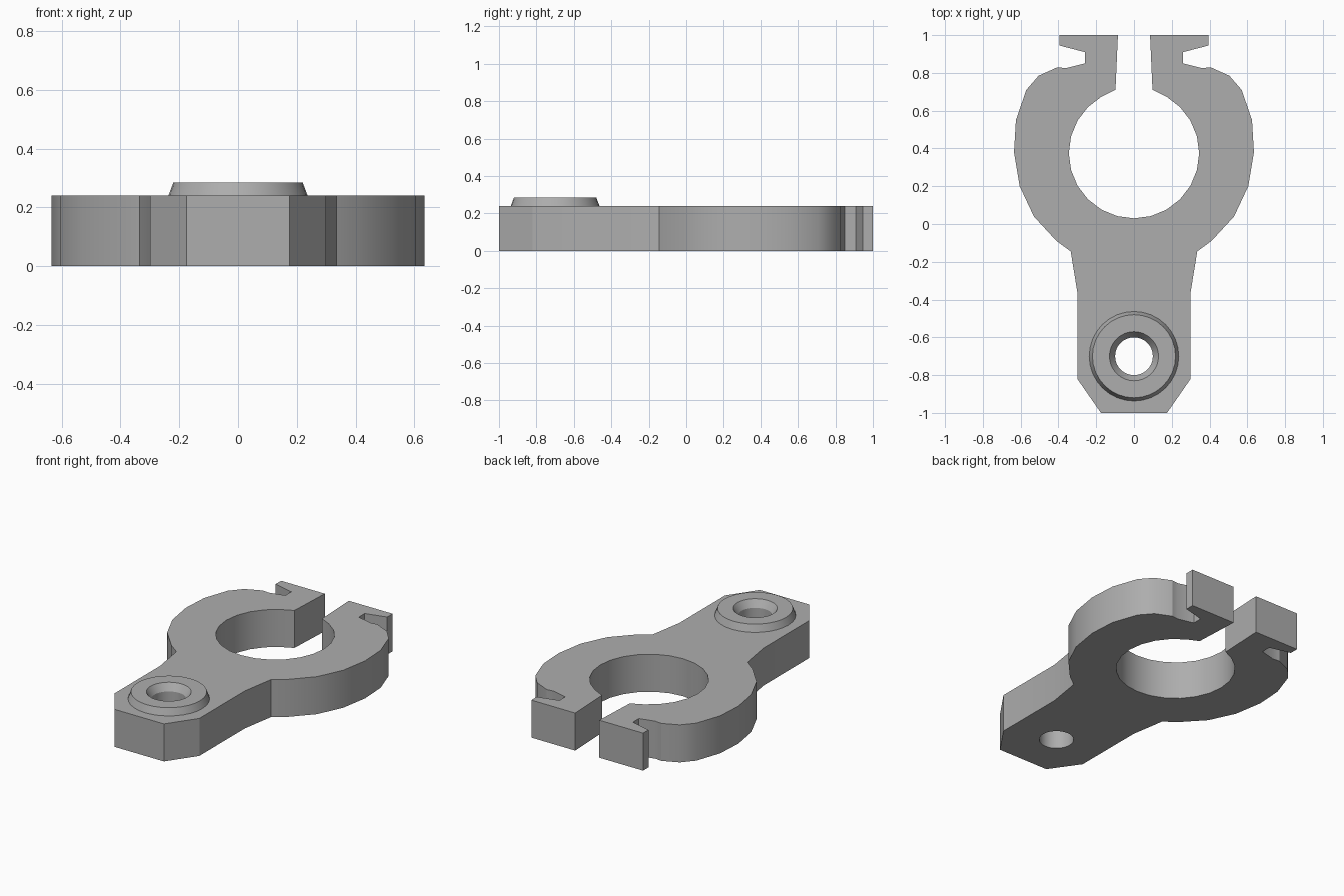
import bpy, bmesh
from math import sin, cos, pi, radians

if "Cube" in bpy.data.objects:
    bpy.data.objects.remove(bpy.data.objects["Cube"], do_unlink=True)

THICK = 0.24            # plate thickness
BOSS_TOP = 0.285
BOLT_Y, BOLT_R = -0.7, 0.1
RING_Y, RING_R = 0.375, 0.345
SEGS = 32

GREY = (0.42, 0.42, 0.42, 1)
metal = bpy.data.materials.new("plain grey")
metal.use_nodes = True
metal.diffuse_color = GREY
metal.node_tree.nodes["Principled BSDF"].inputs["Base Color"].default_value = GREY


def finish(name, bm):
    """Turn a bmesh into a named, shaded object."""
    bmesh.ops.remove_doubles(bm, verts=bm.verts, dist=1e-4)
    bmesh.ops.recalc_face_normals(bm, faces=bm.faces)
    mesh = bpy.data.meshes.new(name)
    bm.to_mesh(mesh)
    bm.free()
    mesh.materials.append(metal)
    obj = bpy.data.objects.new(name, mesh)
    bpy.context.collection.objects.link(obj)
    bpy.ops.object.select_all(action='DESELECT')
    obj.select_set(True)
    bpy.context.view_layer.objects.active = obj
    bpy.ops.object.shade_smooth_by_angle(angle=radians(28))
    return obj


def arc(cy, r, start, end, steps):
    """Points on a circle centred on the mirror line, angles in degrees."""
    angles = [radians(start + (end - start) * i / steps) for i in range(steps + 1)]
    return [(r * cos(a), cy + r * sin(a)) for a in angles]


# Half outline: foot, neck, outer ring, hooked lug, slot
half = [(0, -1), (0.175, -1), (0.3, -0.82), (0.3, -0.36), (0.335, -0.145),
        (0.41, -0.09), (0.53, 0.04), (0.605, 0.2), (0.635, 0.38), (0.625, 0.55),
        (0.57, 0.71), (0.505, 0.785), (0.405, 0.83), (0.36, 0.825),
        (0.26, 0.85), (0.26, 0.91), (0.395, 0.945), (0.395, 1),
        (0.085, 1), (0.098, 0.71)]
# Clamp bore, then the bolt hole
half += arc(RING_Y, RING_R, 60, -90, 10)
half += arc(BOLT_Y, BOLT_R, 90, -90, SEGS // 2)

# Clamp plate: both halves, left open along the mirror line
bm = bmesh.new()
for side in (1, -1):
    low = [bm.verts.new((side * x, y, 0)) for x, y in half]
    high = [bm.verts.new((side * x, y, THICK)) for x, y in half]
    bm.faces.new(low)
    bm.faces.new(high)
    for i in range(len(half)):
        j = (i + 1) % len(half)
        if abs(half[i][0]) + abs(half[j][0]) > 1e-4:
            bm.faces.new((low[i], low[j], high[j], high[i]))
finish("clamp_plate", bm)

# Bolt boss: tapered collar with a countersunk hole
profile = [(0.237, THICK), (0.22, BOSS_TOP), (0.13, BOSS_TOP), (BOLT_R, THICK)]
bm = bmesh.new()
rings = [[bm.verts.new((r * cos(2 * pi * k / SEGS), BOLT_Y + r * sin(2 * pi * k / SEGS), z))
          for k in range(SEGS)] for r, z in profile]
for a, b in zip(rings, rings[1:]):
    for k in range(SEGS):
        n = (k + 1) % SEGS
        bm.faces.new((a[k], a[n], b[n], b[k]))
# Recalculated normals of an open strip may point inward, so close it underneath
for k in range(SEGS):
    n = (k + 1) % SEGS
    bm.faces.new((rings[-1][k], rings[-1][n], rings[0][n], rings[0][k]))
finish("bolt_boss", bm)
